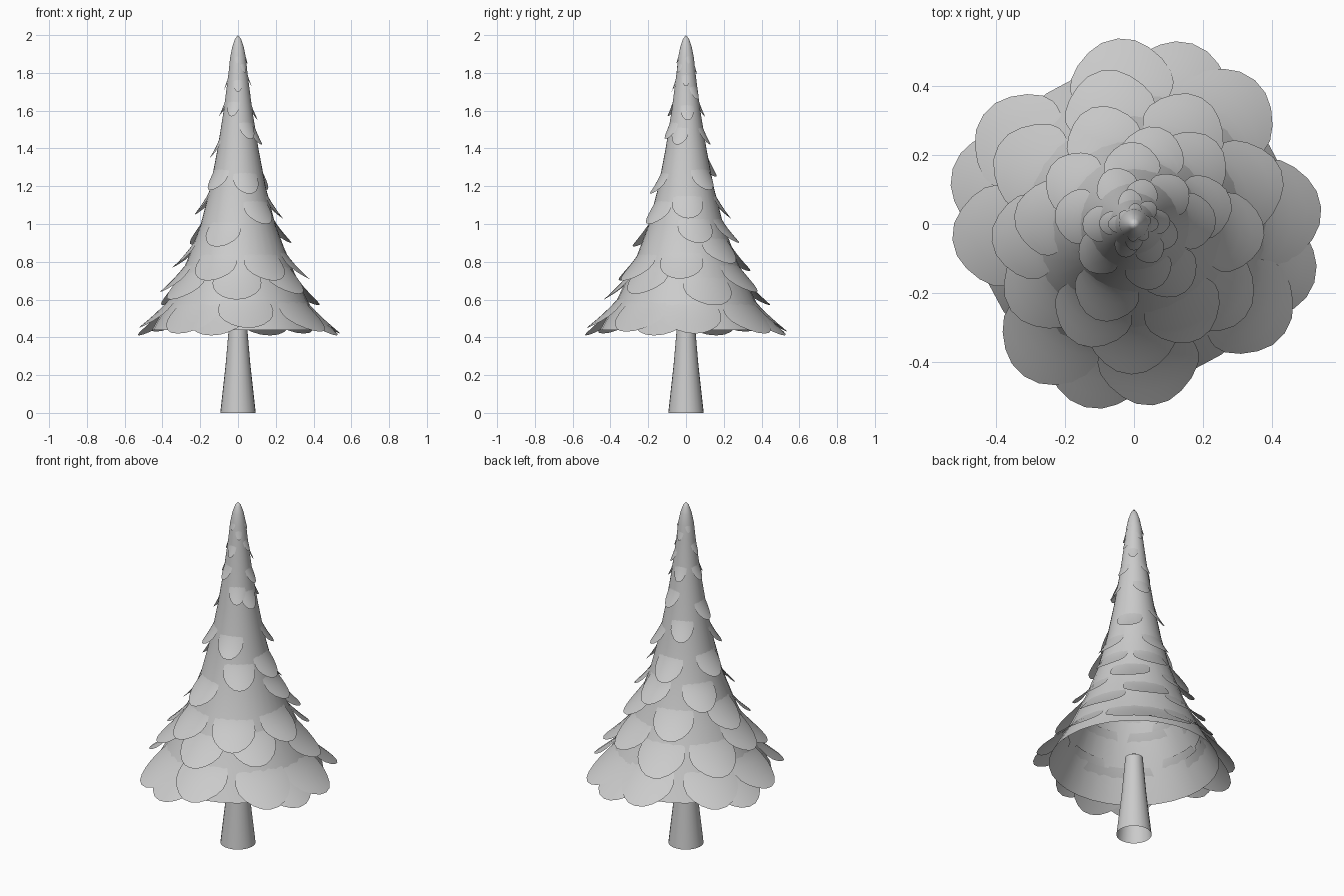
import bpy, bmesh, math

if "Cube" in bpy.data.objects:
    bpy.data.objects.remove(bpy.data.objects["Cube"])

# foliage profile (z, radius) from hem to tip
PROFILE = [(0.34, 0.50), (0.44, 0.455), (0.6, 0.365), (0.8, 0.272), (1.0, 0.197), (1.2, 0.146),
           (1.4, 0.108), (1.6, 0.076), (1.8, 0.050), (1.88, 0.042), (1.94, 0.030),
           (1.98, 0.016), (2.0, 0.0)]


def radius(z):
    for (z0, r0), (z1, r1) in zip(PROFILE, PROFILE[1:]):
        if z <= z1:
            return r0 + (r1 - r0) * (z - z0) / (z1 - z0)
    return 0.0


def finish(bm, name, angle=40):
    bmesh.ops.remove_doubles(bm, verts=bm.verts, dist=1e-5)
    me = bpy.data.meshes.new(name)
    bm.to_mesh(me)
    bm.free()
    ob = bpy.data.objects.new(name, me)
    bpy.context.collection.objects.link(ob)
    bpy.context.view_layer.objects.active = ob
    ob.select_set(True)
    bpy.ops.object.shade_smooth_by_angle(angle=math.radians(angle))
    ob.select_set(False)
    return ob


def lathe(name, points, sides):
    bm = bmesh.new()
    rings = [[bm.verts.new((r * math.cos(2 * math.pi * i / sides),
                            r * math.sin(2 * math.pi * i / sides), z))
              for i in range(sides)] for z, r in points]
    for a, b in zip(rings, rings[1:]):
        for i in range(sides):
            j = (i + 1) % sides
            bm.faces.new((a[i], a[j], b[j], b[i]))
    return finish(bm, name)


def add_leaf(bm, degrees, tip_z):
    """One rounded scale, tucked into the cone at the top and flaring at its tip."""
    t = min(1, max(0, (tip_z - 0.4) / 1.45))
    half = 0.175 * (1 - t) ** 1.15 + 0.028
    length = 0.19 - 0.07 * t
    flare = 0.075 * (1 - t) + 0.014
    top = tip_z + length
    nu, nv = 10, 5
    grid = []
    for j in range(nv + 1):
        row = []
        for i in range(nu + 1):
            u = math.sin(math.pi * (i / nu - 0.5))
            v = j / nv * (0.5 + 0.5 * math.sqrt(max(0, 1 - u * u)))
            z = top - length * v
            r = radius(z) - 0.008 + flare * v ** 1.5 * (1 - 0.15 * u * u)
            width = half * (0.8 + 0.2 * math.sin(math.pi * min(1, v + 0.1)))
            a = math.radians(degrees) + u * width / (radius(tip_z) + flare)
            row.append(bm.verts.new((r * math.cos(a), r * math.sin(a), z)))
        grid.append(row)
    for j in range(nv):
        for i in range(nu):
            bm.faces.new((grid[j][i], grid[j + 1][i], grid[j + 1][i + 1], grid[j][i + 1]))


# trunk: open at the base, closed at the hidden top
lathe("trunk", [(0, 0.094), (0.25, 0.066), (0.47, 0.047), (0.5, 0.0)], 24)

# main foliage cone
lathe("foliage_cone", PROFILE[1:], 32)

# overlapping scales: (direction in degrees, tip height)
LEAVES = [
    # hem
    (95, 0.43), (50, 0.42), (5, 0.42), (-36, 0.43), (-84, 0.45), (-126, 0.42), (185, 0.45), (144, 0.43),
    (72, 0.41), (-18, 0.41), (-105, 0.41), (163, 0.41),
    # second tier
    (102, 0.57), (62, 0.64), (20, 0.57), (-40, 0.63), (-91, 0.6), (-145, 0.6), (187, 0.64), (150, 0.57),
    # third tier
    (110, 0.75), (45, 0.79), (-5, 0.71), (-60, 0.7), (-115, 0.7), (176, 0.77),
    # fourth tier
    (75, 0.9), (14, 0.9), (-112, 0.88), (145, 0.89), (92, 1.03), (3, 1.03), (-53, 1.0), (172, 1.05),
    # upper spiral
    (-72, 1.16), (40, 1.18), (-140, 1.18), (115, 1.25), (180, 1.35), (-20, 1.42), (-58, 1.45),
    (75, 1.42), (-110, 1.57), (178, 1.57), (5, 1.55), (100, 1.57), (45, 1.66), (-90, 1.7),
    (180, 1.71), (0, 1.73), (85, 1.79), (-50, 1.8), (15, 1.85), (140, 1.84), (-95, 1.85)]
bm = bmesh.new()
for leaf in LEAVES:
    add_leaf(bm, *leaf)
finish(bm, "foliage_scales", 60)
